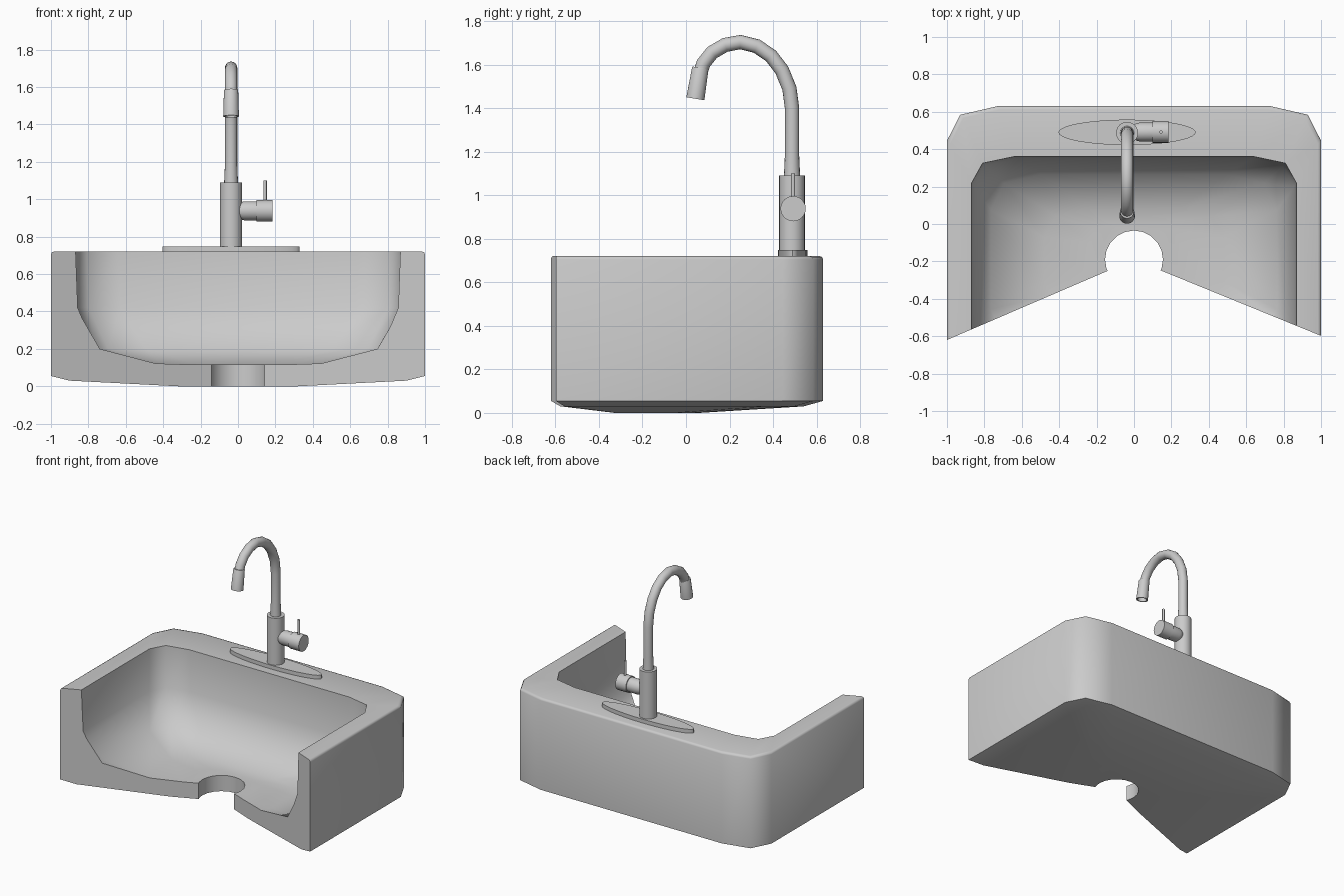
import bpy, bmesh
from math import sin, cos, pi, radians
from mathutils import Vector

if "Cube" in bpy.data.objects:
    bpy.data.objects.remove(bpy.data.objects["Cube"])

CY = -0.19            # centre of bowl and drain
FX, FY = -0.037, 0.487  # tap axis


def add(name, bm):
    bmesh.ops.recalc_face_normals(bm, faces=bm.faces)
    me = bpy.data.meshes.new(name)
    bm.to_mesh(me)
    bm.free()
    ob = bpy.data.objects.new(name, me)
    bpy.context.collection.objects.link(ob)
    return ob


def smooth(ob, angle=40):
    bpy.ops.object.select_all(action='DESELECT')
    ob.select_set(True)
    bpy.context.view_layer.objects.active = ob
    bpy.ops.object.shade_smooth_by_angle(angle=radians(angle))


def loft(name, rings):
    """Closed solid through rings of equal point count."""
    bm = bmesh.new()
    vr = [[bm.verts.new(p) for p in r] for r in rings]
    n = len(vr[0])
    for a, b in zip(vr, vr[1:]):
        for i in range(n):
            j = (i + 1) % n
            bm.faces.new((a[i], a[j], b[j], b[i]))
    bm.faces.new(vr[0][::-1])
    bm.faces.new(vr[-1])
    return add(name, bm)


def outline(hx, hy, cx, cy, z):
    """Rectangle with faceted round corners around the drain axis."""
    q = [(hx, hy - cy), (hx - .26 * cx, hy - .25 * cy), (hx - cx, hy)]
    pts = q + [(-x, y) for x, y in q[::-1]]
    pts += [(-x, -y) for x, y in pts]
    return [Vector((x, y + CY, z)) for x, y in pts]


def circle(c, axis, r, n=24, rx=1):
    """Ring around an axis."""
    axis = Vector(axis).normalized()
    u = Vector((1, 0, 0)) if abs(axis.x) < .9 else Vector((0, 1, 0))
    v = axis.cross(u)
    return [Vector(c) + u * (r * rx * cos(2 * pi * i / n)) + v * (r * sin(2 * pi * i / n))
            for i in range(n)]


def turned(name, origin, axis, profile, n=24, rx=1):
    """Lathe a (distance, radius) profile along an axis."""
    a = Vector(axis).normalized()
    ob = loft(name, [circle(Vector(origin) + a * d, a, r, n, rx) for d, r in profile])
    smooth(ob)
    return ob


# basin: underside, outer wall, rim, bowl
basin = loft("basin", [
    outline(.32, .25, .16, .12, 0),
    outline(.9, .73, .25, .17, .03),
    outline(1, .82, .27, .185, .055),
    outline(1, .82, .27, .185, .705),
    outline(.995, .815, .27, .185, .716),
    outline(.983, .803, .27, .185, .72),
    outline(.868, .55, .225, .14, .72),
    outline(.857, .54, .23, .15, .42),
    outline(.765, .455, .27, .19, .2),
    outline(.48, .27, .24, .15, .122),
    outline(.24, .19, .12, .1, .115)])

# wedge and drain cutters
wedge = loft("wedge_cutter", [[Vector(p + (z,)) for p in
             ((0, CY), (-1.5, CY - .645), (-1.5, -2), (1.5, -2), (1.5, CY - .612))]
             for z in (-.5, 1.5)])
drain = turned("drain_cutter", (0, CY, -.5), (0, 0, 1), [(0, .155), (1, .155)], 20)
for cutter in (wedge, drain):
    cutter.hide_render = True
    m = basin.modifiers.new(cutter.name, 'BOOLEAN')
    m.operation, m.solver, m.object = 'DIFFERENCE', 'EXACT', cutter
deps = bpy.context.evaluated_depsgraph_get()
mesh = bpy.data.meshes.new_from_object(basin.evaluated_get(deps))
basin.modifiers.clear()
basin.data = mesh
for cutter in (wedge, drain):
    bpy.data.objects.remove(cutter)
smooth(basin, 55)

# tap base plate and body
turned("tap_plate", (FX, .49, .715), (0, 0, 1), [(0, .068), (.033, .068)], 40, .367 / .068)
turned("tap_body", (FX, FY, .74), (0, 0, 1), [(0, .059), (.35, .059)])

# swan neck swept along its path
path = [(FY, 1.07), (FY, 1.18), (FY, 1.40), (.475, 1.49), (.44, 1.575), (.39, 1.64), (.325, 1.684),
        (.25, 1.703), (.18, 1.69), (.12, 1.655), (.08, 1.605), (.062, 1.55)]
path = [Vector((FX, y, z)) for y, z in path]
rings = []
for i, p in enumerate(path):
    t = path[min(i + 1, len(path) - 1)] - path[max(i - 1, 0)]
    rings.append(circle(p, t, .038 if i == 0 else .033, 16))
smooth(loft("tap_neck", rings))

# spout head with hollow outlet
turned("spout_head", (FX, .066, 1.585), (0, -.023, -.142),
       [(0, .036), (.004, .038), (.144, .042), (.144, .033), (.115, .032)])

# side handle and lever
turned("handle", (FX, .492, .938), (1, 0, 0),
       [(.03, .036), (.05, .046), (.07, .051), (.137, .051), (.137, .058), (.222, .058)])
turned("lever", (.145, .492, .98), (0, 0, 1), [(0, .009), (.12, .009)], 12)
